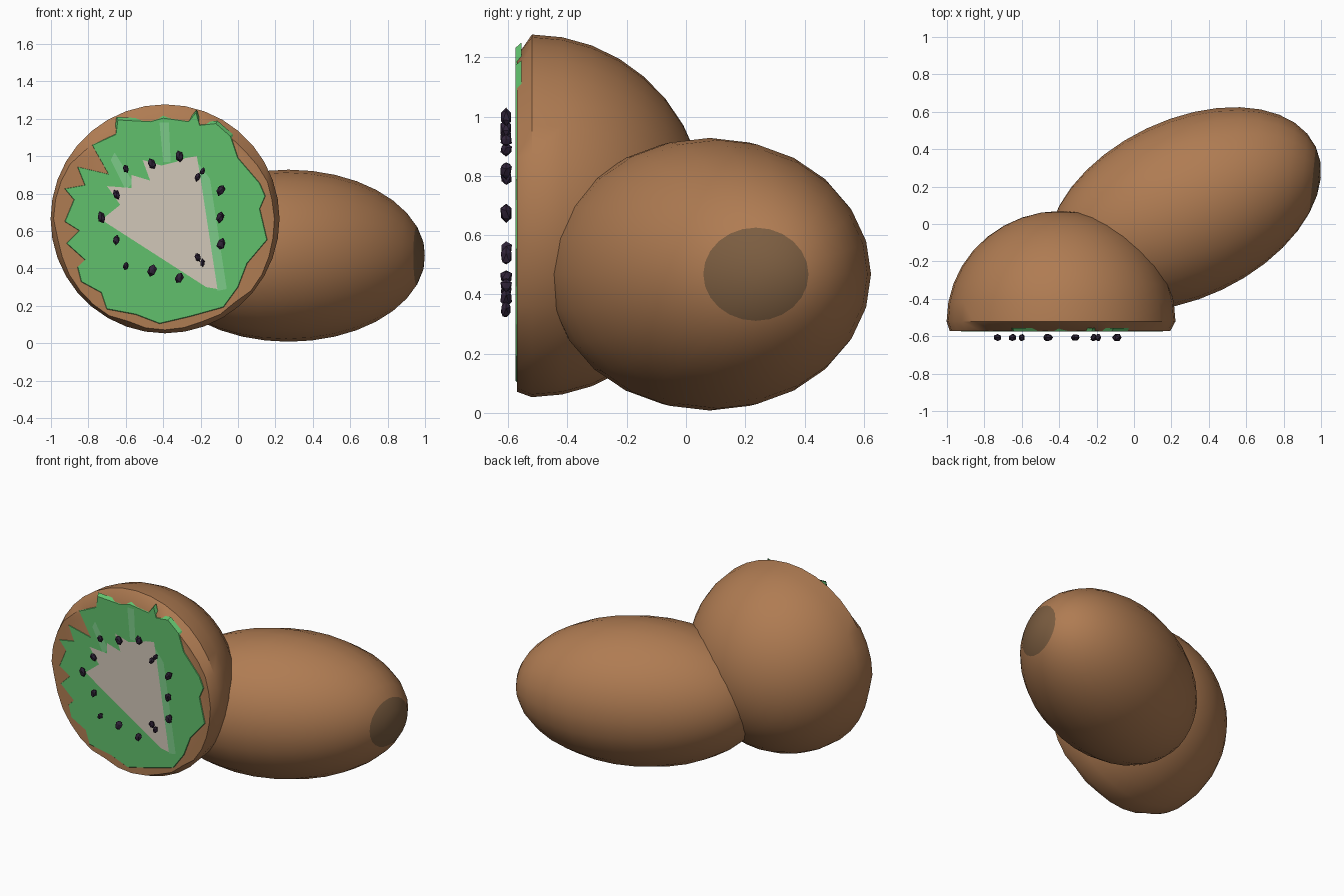
import bpy, bmesh, math, random
from mathutils import Matrix, Vector

random.seed(4)
if "Cube" in bpy.data.objects:
    bpy.data.objects.remove(bpy.data.objects["Cube"])


def material(name, rgb):
    mat = bpy.data.materials.new(name)
    mat.use_nodes = True
    mat.diffuse_color = (*rgb, 1)
    mat.node_tree.nodes["Principled BSDF"].inputs["Base Color"].default_value = (*rgb, 1)
    return mat


skin = material("brown skin", (0.43, 0.2, 0.085))
stem = material("dark stem brown", (0.2, 0.11, 0.052))
flesh = material("green flesh", (0.12, 0.53, 0.15))
pale_flesh = material("pale green flesh", (0.2, 0.6, 0.25))
core = material("cream core", (0.64, 0.57, 0.48))
seed_black = material("seed black", (0.03, 0.017, 0.04))


def finish(bm, name, mats, smooth_angle=None):
    mesh = bpy.data.meshes.new(name)
    bm.to_mesh(mesh)
    bm.free()
    for mat in mats:
        mesh.materials.append(mat)
    obj = bpy.data.objects.new(name, mesh)
    bpy.context.collection.objects.link(obj)
    if smooth_angle:
        bpy.ops.object.select_all(action="DESELECT")
        obj.select_set(True)
        bpy.context.view_layer.objects.active = obj
        bpy.ops.object.shade_smooth_by_angle(angle=math.radians(smooth_angle))
    return obj


# Whole fruit: skewed ellipsoid with a dark patch round its outer pole
def turn(degrees):
    return Matrix.Rotation(math.radians(degrees), 4, "Z")


bm = bmesh.new()
bmesh.ops.create_uvsphere(bm, u_segments=24, v_segments=18, radius=1)
bmesh.ops.rotate(bm, verts=bm.verts, matrix=Matrix.Rotation(math.pi / 2, 3, "Y"))
for face in bm.faces:
    face.material_index = int(face.calc_center_median().x > math.cos(math.radians(20)))
shape = turn(25.6) @ Matrix.Diagonal((0.777, 0.476, 0.46, 1)) @ turn(-20.3)
bm.transform(Matrix.Translation((0.27, 0.08, 0.468)) @ shape)
finish(bm, "whole_fruit", [skin, stem], 40)

# Halved fruit: dome of rings, with an uneven cut rim that is worn at the top
CX, CZ, RADIUS, RIM_Y, CUT_Y = -0.39, 0.665, 0.612, -0.52, -0.575
SIDES = 36
bm = bmesh.new()
rings = []


def add_ring(y, radius_at):
    ring = []
    for i in range(SIDES):
        a = math.tau * i / SIDES
        r = radius_at(a)
        ring.append(bm.verts.new((CX + r * math.cos(a), y, CZ + r * math.sin(a))))
    rings.append(ring)


def rim_radius(a):
    wear = max(0, math.sin(a)) ** 2
    return 0.592 - 0.05 * wear + random.uniform(-0.012, 0.008)


add_ring(CUT_Y + 0.004, rim_radius)
for step in range(9):
    t = math.radians(10 * step)
    add_ring(RIM_Y + 0.59 * math.sin(t), lambda a: RADIUS * math.cos(t))
for lower, upper in zip(rings, rings[1:]):
    for i in range(SIDES):
        j = (i + 1) % SIDES
        bm.faces.new((lower[i], lower[j], upper[j], upper[i]))
bm.faces.new(rings[0])
tip = bm.verts.new((CX, RIM_Y + 0.59, CZ))
for i in range(SIDES):
    bm.faces.new((rings[-1][i], rings[-1][(i + 1) % SIDES], tip))
bmesh.ops.recalc_face_normals(bm, faces=bm.faces)
finish(bm, "half_fruit_skin", [skin], 40)


def plate(name, outline, y, mat, skirt=0):
    """Flat patch facing the front, with an optional sloping edge."""
    bm = bmesh.new()
    scale = 0.97 if skirt else 1
    front = [bm.verts.new((CX + (x - CX) * scale, y, CZ + (z - CZ) * scale)) for x, z in outline]
    face = bm.faces.new(front)
    face.normal_update()
    if face.normal.y > 0:
        face.normal_flip()
    if skirt:
        back = [bm.verts.new((x, y + skirt, z)) for x, z in outline]
        for i in range(len(front)):
            j = (i + 1) % len(front)
            bm.faces.new((front[i], front[j], back[j], back[i]))
        bmesh.ops.recalc_face_normals(bm, faces=bm.faces)
        if face.normal.y > 0:
            bmesh.ops.reverse_faces(bm, faces=bm.faces)
    bmesh.ops.triangulate(bm, faces=[face])
    return finish(bm, name, [mat])


# Cut flesh with a torn edge
flesh_edge = [
    (-0.94, 0.65), (-0.89, 0.77), (-0.94, 0.83), (-0.83, 0.85), (-0.87, 0.95),
    (-0.7, 0.91), (-0.79, 1.07), (-0.66, 1.13), (-0.65, 1.21), (-0.47, 1.2),
    (-0.4, 1.22), (-0.26, 1.2), (-0.22, 1.25), (-0.2, 1.18), (-0.11, 1.19),
    (-0.03, 1.12), (0.01, 1.0), (0.13, 0.86), (0.16, 0.79), (0.13, 0.72),
    (0.17, 0.55), (0.06, 0.42), (0.01, 0.29), (-0.07, 0.18), (-0.25, 0.13),
    (-0.42, 0.09), (-0.55, 0.14), (-0.71, 0.17), (-0.74, 0.26), (-0.85, 0.32),
    (-0.87, 0.4), (-0.83, 0.44), (-0.93, 0.53), (-0.86, 0.6),
]
plate("cut_flesh", flesh_edge, CUT_Y, flesh, 0.02)

# Pale streaks, then the fan-shaped core
plate("flesh_streak_right", [(-0.11, 0.28), (-0.06, 0.29), (-0.15, 0.88), (-0.22, 0.97)],
      CUT_Y - 0.001, pale_flesh)
plate("flesh_streak_top", [(-0.4, 0.97), (-0.36, 0.97), (-0.37, 1.18), (-0.42, 1.18)],
      CUT_Y - 0.001, pale_flesh)
plate("flesh_streak_left", [(-0.6, 0.82), (-0.56, 0.86), (-0.66, 1.02), (-0.68, 0.98)],
      CUT_Y - 0.001, pale_flesh)
core_edge = [
    (-0.11, 0.29), (-0.17, 0.3), (-0.73, 0.66), (-0.63, 0.74), (-0.7, 0.84),
    (-0.57, 0.83), (-0.57, 0.9), (-0.47, 0.87), (-0.51, 0.98), (-0.41, 0.95),
    (-0.33, 0.97), (-0.28, 0.99), (-0.22, 1.0), (-0.2, 0.88),
]
plate("core", core_edge, CUT_Y - 0.002, core)

# Seeds: faceted pips mirrored above and below the middle of the cut
pips = [
    (-0.6, 0.26, 0.7), (-0.46, 0.285, 1), (-0.315, 0.325, 1), (-0.19, 0.245, 0.65),
    (-0.215, 0.215, 0.7), (-0.09, 0.145, 1), (-0.65, 0.12, 0.85),
]
places = [(x, side * dz, s) for x, dz, s in pips for side in (1, -1)]
places += [(-0.73, 0, 0.95), (-0.095, 0, 0.95)]
for x, dz, size in places:
    bm = bmesh.new()
    bmesh.ops.create_icosphere(bm, subdivisions=1, radius=1)
    for v in bm.verts:
        v.co *= random.uniform(0.85, 1.1)
    spin = Matrix.Rotation(random.uniform(-0.5, 0.5), 4, "Y")
    bm.transform(Matrix.Translation((x, -0.607, CZ + 0.009 + dz)) @ spin
                 @ Matrix.Diagonal((0.024 * size, 0.021, 0.034 * size, 1)))
    finish(bm, "seed", [seed_black])
